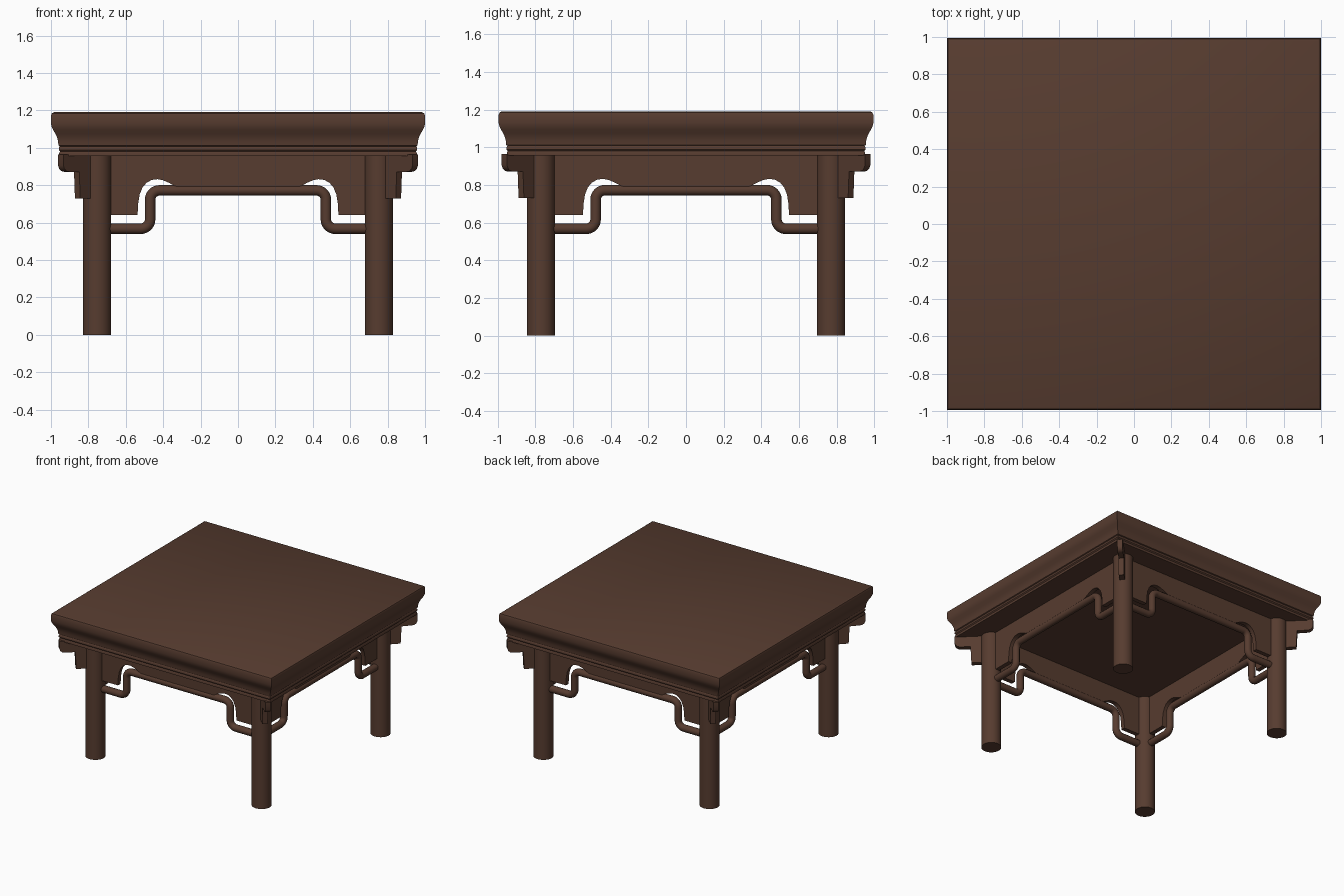
import bpy, bmesh, math
from mathutils import Matrix, Vector

if "Cube" in bpy.data.objects:
    bpy.data.objects.remove(bpy.data.objects["Cube"])

LX, LY = 0.753, 0.77          # leg centre positions
wood = bpy.data.materials.new("dark walnut wood")
wood.diffuse_color = (0.095, 0.045, 0.029, 1)
wood.use_nodes = True
wood.node_tree.nodes["Principled BSDF"].inputs["Base Color"].default_value = wood.diffuse_color


def finish(obj, angle=35):
    obj.data.materials.clear()
    obj.data.materials.append(wood)
    bpy.ops.object.select_all(action='DESELECT')
    obj.select_set(True)
    bpy.context.view_layer.objects.active = obj
    bpy.ops.object.shade_smooth_by_angle(angle=math.radians(angle))


def from_bmesh(name, bm, matrix=Matrix()):
    bmesh.ops.recalc_face_normals(bm, faces=bm.faces[:])
    me = bpy.data.meshes.new(name)
    bm.to_mesh(me)
    bm.free()
    obj = bpy.data.objects.new(name, me)
    obj.matrix_world = matrix
    bpy.context.collection.objects.link(obj)
    finish(obj)


def plate(name, outline, thick, matrix):
    """Extrude an outline in the local XZ plane, centred on local y = 0."""
    bm = bmesh.new()
    face = bm.faces.new([bm.verts.new((x, -thick / 2, z)) for x, z in outline])
    ext = bmesh.ops.extrude_face_region(bm, geom=[face])
    verts = [v for v in ext["geom"] if isinstance(v, bmesh.types.BMVert)]
    bmesh.ops.translate(bm, verts=verts, vec=(0, thick, 0))
    from_bmesh(name, bm, matrix)


def fillet(points, r, n=8):
    """Round the inner corners of a polyline whose bends are right angles."""
    pts = [Vector(p) for p in points]
    out = [pts[0]]
    for a, b, c in zip(pts, pts[1:], pts[2:]):
        u, w = (a - b).normalized(), (c - b).normalized()
        centre = b + (u + w) * r
        for i in range(n + 1):
            t = math.pi / 2 * i / n
            out.append(centre - w * r * math.cos(t) - u * r * math.sin(t))
    return out + [pts[-1]]


def tube(name, points, radius, matrix):
    cu = bpy.data.curves.new(name, 'CURVE')
    cu.dimensions = '3D'
    cu.bevel_depth, cu.bevel_resolution, cu.use_fill_caps = radius, 4, True
    sp = cu.splines.new('POLY')
    sp.points.add(len(points) - 1)
    for p, co in zip(sp.points, points):
        p.co = (*co, 1)
    obj = bpy.data.objects.new(name, cu)
    obj.matrix_world = matrix
    bpy.context.collection.objects.link(obj)
    bpy.ops.object.select_all(action='DESELECT')
    obj.select_set(True)
    bpy.context.view_layer.objects.active = obj
    bpy.ops.object.convert(target='MESH')
    finish(bpy.context.object)


# Moulded table top: square rings following a profile (half width, height)
profile = [(0.985, 1.19), (0.995, 1.184), (1.0, 1.172), (1.0, 1.13), (0.996, 1.112),
           (0.988, 1.095), (0.976, 1.075), (0.967, 1.055), (0.962, 1.035), (0.96, 1.012),
           (0.953, 1.008), (0.958, 1.0), (0.958, 0.988), (0.951, 0.98), (0.956, 0.972),
           (0.956, 0.957)]
bm = bmesh.new()
rings = [[bm.verts.new((sx * h, sy * (h - 0.005), z))
          for sx, sy in ((-1, -1), (1, -1), (1, 1), (-1, 1))] for h, z in profile]
for a, b in zip(rings, rings[1:]):
    for i in range(4):
        j = (i + 1) % 4
        bm.faces.new((a[i], a[j], b[j], b[i]))
bm.faces.new(rings[0])
bm.faces.new(rings[-1])
from_bmesh("table_top", bm)

# Round legs with a diagonal corner bracket outside each
bracket = [(0.0, 0.965), (0.275, 0.965), (0.275, 0.905), (0.268, 0.888), (0.253, 0.876),
           (0.235, 0.872), (0.155, 0.87), (0.148, 0.73), (0.0, 0.73)]
for sx, sn in ((-1, "left"), (1, "right")):
    for sy, fn in ((-1, "front"), (1, "back")):
        bm = bmesh.new()
        bmesh.ops.create_cone(bm, cap_ends=True, segments=40, radius1=0.075,
                              radius2=0.075, depth=0.965)
        from_bmesh(f"{fn}_{sn}_leg", bm, Matrix.Translation((sx * LX, sy * LY, 0.4825)))
        m = (Matrix.Translation((sx * LX, sy * LY, 0))
             @ Matrix.Rotation(math.atan2(sy, sx), 4, 'Z'))
        plate(f"{fn}_{sn}_corner_bracket", bracket, 0.04, m)

# Arched aprons and humped stretchers on the four sides
arch = [(0.537, 0.64), (0.534, 0.70), (0.526, 0.75), (0.511, 0.787), (0.49, 0.812),
        (0.462, 0.828), (0.43, 0.832), (0.4, 0.826), (0.37, 0.813), (0.335, 0.795),
        (0.30, 0.785)]
for k, side in enumerate(("front", "right", "back", "left")):
    half, dist, grow = (LX, LY, 0.0) if k % 2 == 0 else (LY, LX, 0.01)
    m = Matrix.Rotation(k * math.pi / 2, 4, 'Z') @ Matrix.Translation((0, -dist, 0))
    right = [(half, 0.965), (half, 0.64)] + [(x + grow, z) for x, z in arch]
    plate(f"{side}_apron", right + [(-x, z) for x, z in reversed(right)], 0.035, m)
    v = 0.47 + grow
    path = [(-half, 0, 0.567), (-v, 0, 0.567), (-v, 0, 0.772),
            (v, 0, 0.772), (v, 0, 0.567), (half, 0, 0.567)]
    tube(f"{side}_stretcher", fillet(path, 0.05), 0.028, m)
